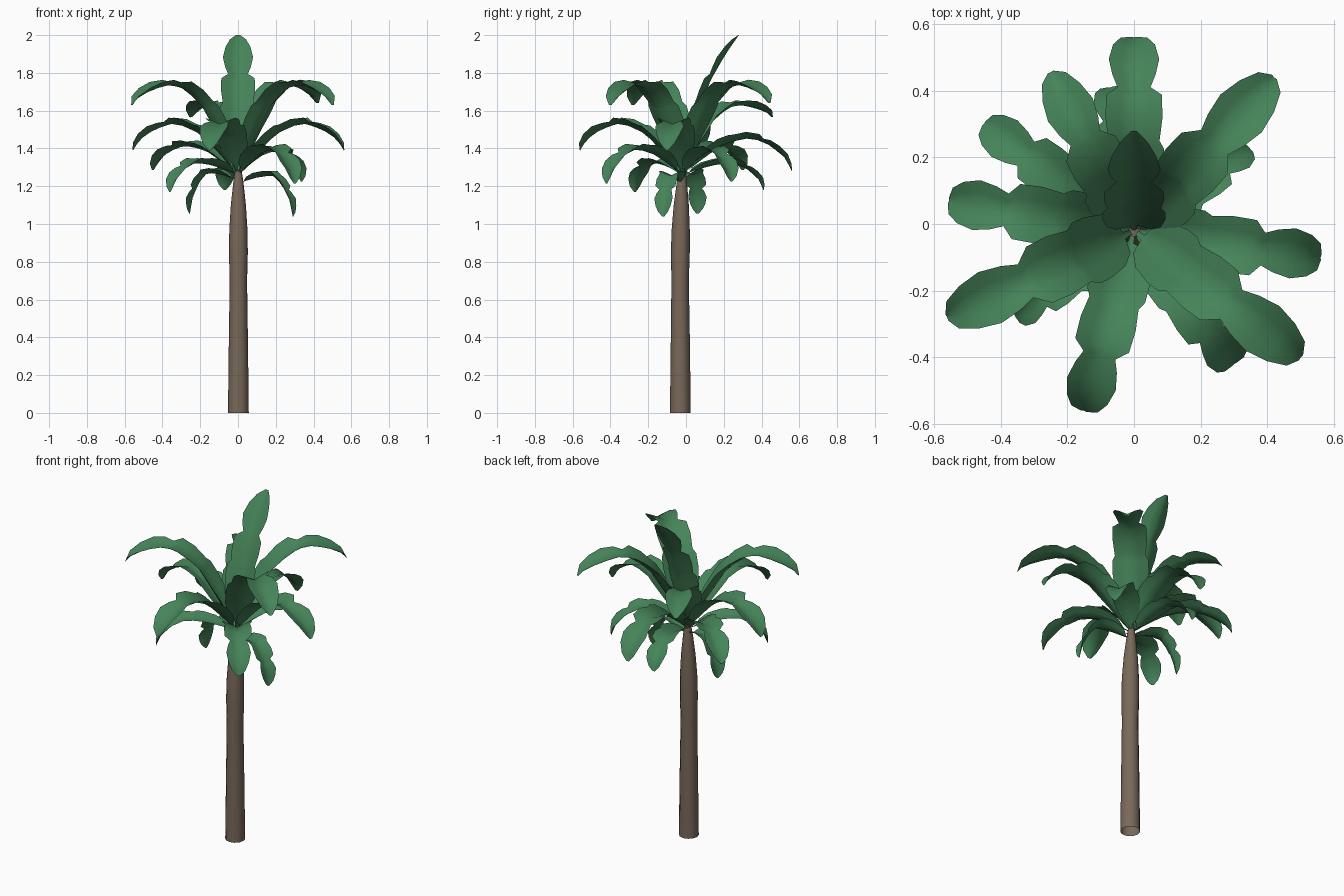
import bpy, math
from mathutils import Vector

if "Cube" in bpy.data.objects:
    bpy.data.objects.remove(bpy.data.objects["Cube"])


def material(name, rgb):
    m = bpy.data.materials.new(name)
    m.diffuse_color = (*rgb, 1)
    m.use_nodes = True
    m.node_tree.nodes["Principled BSDF"].inputs["Base Color"].default_value = m.diffuse_color
    return m


LEAF = material("leaf", (0.06, 0.23, 0.10))
BARK = material("bark", (0.19, 0.14, 0.10))


def make(name, verts, faces, mat, angle):
    me = bpy.data.meshes.new(name)
    me.from_pydata(verts, [], faces)
    me.materials.append(mat)
    ob = bpy.data.objects.new(name, me)
    bpy.context.collection.objects.link(ob)
    bpy.ops.object.select_all(action='DESELECT')
    bpy.context.view_layer.objects.active = ob
    ob.select_set(True)
    bpy.ops.object.shade_smooth_by_angle(angle=math.radians(angle))
    return ob


# Trunk, open at the bottom: rings of (z, radius, centre y)
RINGS = [(0, .055, -.03), (.35, .051, -.03), (.7, .046, -.031), (.85, .05, -.03),
         (.97, .048, -.028), (1.1, .04, -.025), (1.22, .027, -.022), (1.28, .018, -.02)]
N = 12
verts, faces = [], []
for z, r, cy in RINGS:
    verts += [(.002 + r * math.cos(2 * math.pi * i / N), cy + r * math.sin(2 * math.pi * i / N), z)
              for i in range(N)]
for k in range(len(RINGS) - 1):
    for i in range(N):
        j = (i + 1) % N
        faces.append((k * N + i, k * N + j, k * N + N + j, k * N + N + i))
faces.append(tuple(range(len(verts) - N, len(verts))))
make("trunk", verts, faces, BARK, 40)

# Leaf outline: (fraction of length, half width, edge lift of the V fold)
OUTLINE = [(0, .06, 0), (.08, .1, .2), (.14, .55, .5), (.24, .85, .5), (.36, 1, .45),
           (.44, 1, .45), (.47, .85, .45), (.56, .95, .42), (.64, .93, .4), (.68, .55, .4),
           (.73, .72, .4), (.8, .84, .4), (.88, .70, .4), (.95, .45, .4), (1, .1, .2)]


def sample(path, t):
    lengths = [(b - a).length for a, b in zip(path, path[1:])]
    d = t * sum(lengths)
    for a, b, l in zip(path, path[1:], lengths):
        if d <= l + 1e-6:
            return a.lerp(b, d / l), (b - a).normalized()
        d -= l
    return path[-1], (path[-1] - path[-2]).normalized()


def frond(name, path, half):
    d = path[-1] - path[0]
    side = Vector((-d.y, d.x, 0)).normalized()
    verts, faces = [], []
    for t, w, lift in OUTLINE:
        p = sample(path, t)[0]
        # average the direction around the point so the fold bends smoothly
        tan = sample(path, min(t + .05, 1))[0] - sample(path, max(t - .05, 0))[0]
        up = tan.cross(side).normalized()
        for u in (-1, -.5, 0, .5, 1):
            verts.append(p + side * u * w * half + up * lift * w * half * abs(u))
    for k in range(len(OUTLINE) - 1):
        for i in range(4):
            a = k * 5 + i
            faces.append((a, a + 5, a + 6, a + 1))
    make(name, verts, faces, LEAF, 60)


# Arching fronds: tip x, y, z, peak height, half width
FRONDS = [
    (.42, .44, 1.64, 1.77, .10), (.50, -.40, 1.63, 1.77, .10), (-.56, -.28, 1.63, 1.77, .10),
    (-.25, .455, 1.565, 1.66, .09),
    (-.555, .07, 1.39, 1.56, .09), (-.15, -.56, 1.39, 1.56, .09), (.56, -.10, 1.39, 1.56, .09),
    (0, .56, 1.28, 1.485, .09), (-.45, .30, 1.285, 1.44, .08), (.30, -.42, 1.215, 1.42, .08),
    (.335, .24, 1.225, 1.41, .075), (-.36, -.27, 1.17, 1.345, .07), (-.07, .41, 1.18, 1.345, .07),
    (-.255, .06, 1.055, 1.29, .06), (.29, -.12, 1.04, 1.275, .06)]
RISE = [(0, 0), (.18, .42), (.36, .8), (.52, .96), (.64, 1)]
DROP = [(.8, .22), (.94, .6), (1, 1)]
BASE = Vector((0, -.02, 1.26))
for n, (x, y, tip, peak, half) in enumerate(FRONDS):
    flat = Vector((x, y + .02, 0))
    peak -= .33 * half  # the fold's raised edges make up the rest of the height
    base = min(BASE.z, peak - .04)
    path = [Vector((0, -.02, base + h * (peak - base))) + flat * s for s, h in RISE]
    path += [Vector((0, -.02, peak - h * (peak - tip))) + flat * s for s, h in DROP]
    frond(f"frond_{n + 1}", path, half)

# Young upright frond
frond("upright_frond", [Vector((0, y, z)) for y, z in
      [(-.02, 1.27), (.02, 1.42), (.07, 1.6), (.13, 1.76), (.21, 1.9), (.28, 2.0)]], .095)
